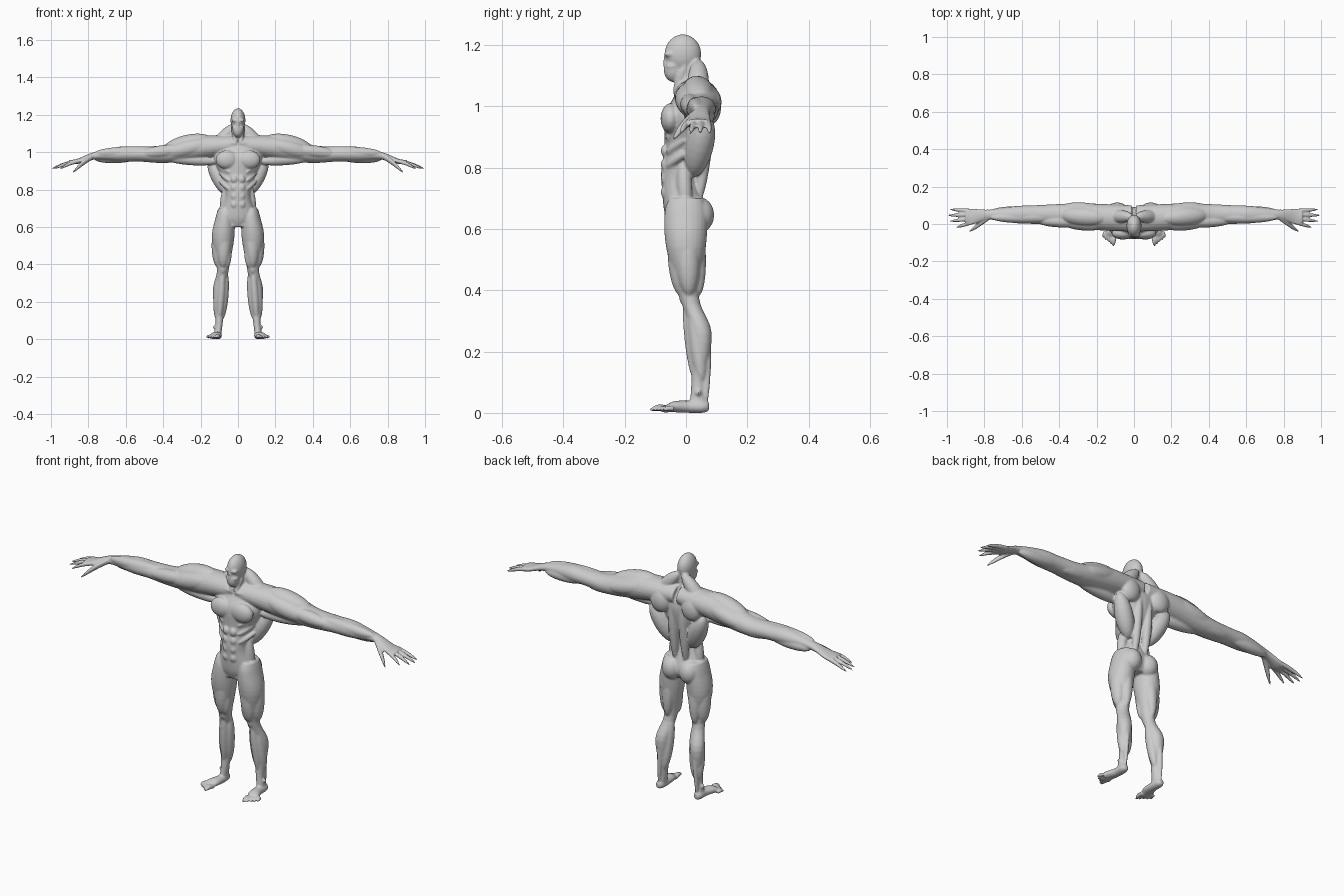
import bpy, bmesh, math
from mathutils import Matrix, Vector

default_cube = bpy.data.objects.get("Cube")
if default_cube:
    bpy.data.objects.remove(default_cube, do_unlink=True)

OUT, BACK, UP = Matrix.Identity(3)
INWARD, FRONT, DOWN = -OUT, -BACK, -UP
bm = bmesh.new()


def point(x, y, z):
    return Vector((x, y, z))


def mirrored(vector, side):
    return Vector((vector.x * side, vector.y, vector.z))


def between(rows, index, t):
    """Smooth curve through the rows, evaluated after the given row."""
    last = len(rows) - 1
    before, here = rows[max(index - 1, 0)], rows[index]
    there, after = rows[index + 1], rows[min(index + 2, last)]
    leave, arrive = (there - before) / 2, (after - here) / 2
    bend = t * t * (3 - 2 * t)
    return (here.lerp(there, bend) + leave * (t * (1 - t) ** 2)
            - arrive * (t * t * (1 - t)))


def loft(sections, u, v, sides=(1, -1), steps=5, segments=24):
    """Skin ellipses given as (centre, radius along u, radius along v)."""
    rows = [Vector((*centre, wide, deep)) for centre, wide, deep in sections]
    smooth = [between(rows, index, step / steps)
              for index in range(len(rows) - 1) for step in range(steps)]
    smooth.append(rows[-1])
    for side in sides:
        rings = []
        for x, y, z, wide, deep in smooth:
            ring = []
            for k in range(segments):
                angle = math.tau * k / segments
                offset = u * wide * math.cos(angle) + v * deep * math.sin(angle)
                ring.append(bm.verts.new(mirrored(point(x, y, z) + offset, side)))
            rings.append(ring)
        for low, high in zip(rings, rings[1:]):
            for k in range(segments):
                bm.faces.new((low[k - 1], low[k], high[k], high[k - 1]))
        bm.faces.new(rings[0])
        bm.faces.new(rings[-1])


def mass(centre, *radii):
    """Mirrored pair of ellipsoids."""
    for side in (1, -1):
        matrix = Matrix.Translation(mirrored(centre, side)) @ Matrix.Diagonal((*radii, 1))
        bmesh.ops.create_icosphere(bm, subdivisions=3, radius=1, matrix=matrix)


def muscle(start, end, direction, shift, thick):
    """Mirrored pair of spindles between two landmarks, shifted sideways."""
    for side in (1, -1):
        a = mirrored(start + direction * shift, side)
        b = mirrored(end + direction * shift, side)
        turn = (b - a).to_track_quat("Z", "Y").to_matrix().to_4x4()
        size = Matrix.Diagonal((thick, thick, (b - a).length / 2, 1))
        matrix = Matrix.Translation((a + b) / 2) @ turn @ size
        bmesh.ops.create_icosphere(bm, subdivisions=3, radius=1, matrix=matrix)


def digit(start, end, thick, u, v):
    """Tapered, slightly arched finger or toe."""
    count = 6
    sections = []
    for k in range(count + 1):
        t = k / count
        arch = UP * math.sin(math.pi * t) * thick / 2
        radius = thick * (1 - .8 * t ** 4)
        sections.append((start.lerp(end, t) + arch, radius, radius))
    loft(sections, u, v, steps=2, segments=12)


# Landmarks of the left half
nape = point(.01, .04, 1.12)
ear = point(.03, 0, 1.14)
collar = point(.01, -.04, 1.04)
shoulder_top = point(.14, .03, 1.05)
shoulder = point(.25, .04, 1.02)
armpit = point(.15, .04, .97)
upper_arm = point(.4, .05, .99)
elbow = point(.53, .05, .99)
forearm = point(.63, .05, .99)
wrist = point(.77, .05, .98)
palm = point(.86, .04, .95)
spine_top = point(.03, .08, 1)
breast = point(.06, -.05, .96)
waist = point(.05, -.01, .77)
tailbone = point(.03, .04, .68)
groin = point(.01, -.05, .6)
hip = point(.07, 0, .65)
thigh = point(.08, 0, .54)
knee = point(.08, .01, .38)
calf = point(.1, .05, .26)
ankle = point(.1, .04, .1)
heel = point(.11, .04, .02)

# Trunk and neck, from crotch to skull base
trunk = ((.6, 0, .04, .05), (.65, 0, .1, .07), (.75, -.02, .07, .06), (.8, -.02, .07, .06),
         (.87, 0, .09, .07), (.97, .01, .13, .08), (1.03, .02, .1, .06),
         (1.07, .01, .04, .04), (1.15, 0, .03, .04))
loft([(point(0, y, z), wide, deep) for z, y, wide, deep in trunk], OUT, BACK, sides=(1,))

# Head with a narrow mask-like face
mass(point(0, -.01, 1.17), .04, .06, .065)
mass(point(0, -.04, 1.12), .03, .033, .042)
mass(point(.015, -.055, 1.17), .02, .017, .01)
mass(point(.02, -.045, 1.13), .012, .02, .012)
mass(point(0, -.065, 1.14), .006, .01, .03)

# Chest, back and hips
mass(breast, .06, .033, .05)
mass(spine_top + OUT * .06, .055, .035, .06)
mass(tailbone + OUT * .02 + DOWN * .035, .05, .052, .06)
muscle(ear, collar, UP, 0, .012)
muscle(collar, shoulder, UP, .01, .016)
muscle(nape, armpit, UP, .03, .035)
muscle(armpit, waist, BACK, .03, .045)
muscle(spine_top, tailbone, BACK, 0, .022)
muscle(waist + UP * .06, hip, OUT, .01, .025)
muscle(hip + UP * .08, groin, OUT, .01, .02)
for row in range(4):
    height = UP * .045 * row
    mass(point(.02, -.07, .72) + height, .018, .012, .02)
    muscle(point(.045, -.065, .8) + height, point(.1, 0, .85) + height, UP, 0, .013)

# Arms
loft([(collar + BACK * .07, .07, .05), (shoulder, .07, .065), (upper_arm, .057, .048),
      (elbow, .05, .04), (forearm, .046, .04), (wrist, .027, .02),
      (palm, .042, .014), (palm + OUT * .04, .036, .009)], BACK, UP)
for direction, shift, thick in ((FRONT, .03, .045), (UP, .02, .053), (BACK, .035, .04)):
    muscle(shoulder_top, upper_arm, direction, shift, thick)
muscle(shoulder, elbow, FRONT, .03, .034)
muscle(shoulder, elbow, BACK + DOWN, .02, .038)
muscle(armpit + INWARD * .05, upper_arm, FRONT + DOWN, .02, .03)
muscle(upper_arm, wrist, FRONT + UP, .015, .031)
muscle(elbow, wrist, BACK + DOWN, .015, .029)

# Hands
for finger in range(4):
    spread = finger - 1.5
    reach = 1 - .012 * (spread - .5) ** 2
    digit(palm + BACK * .02 * spread, point(reach, .03 + .032 * spread, .91), .011, BACK, UP)
digit(wrist + FRONT * .01, point(.885, -.043, .89), .016, BACK, UP)

# Legs
loft([(hip + UP * .05, .035, .055), (hip, .05, .07), (thigh, .06, .065), (knee, .032, .032),
      (calf, .035, .034), (ankle, .02, .023), (heel, .02, .03)], OUT, BACK)
muscle(hip, knee, OUT, .025, .041)
muscle(hip, knee, FRONT, .025, .04)
muscle(thigh, knee, INWARD + FRONT, .02, .026)
muscle(hip, knee, BACK, .03, .03)
muscle(knee + UP * .03, knee + DOWN * .03, FRONT, .015, .018)
muscle(knee, ankle, OUT + BACK, .012, .029)
muscle(knee, ankle, INWARD + BACK, .012, .028)
muscle(knee, ankle, FRONT, .01, .02)
muscle(calf, heel, BACK, .025, .011)
mass(heel + UP * .045, .026, .012, .012)

# Feet
loft([(heel + BACK * .035, .012, .014), (heel + BACK * .015, .022, .02),
      (heel + FRONT * .03, .024, .02), (heel + point(.01, -.08, 0), .031, .018),
      (heel + point(.02, -.115, -.01), .026, .009)], OUT, UP)
for toe in range(5):
    start = point(.105 + .0125 * toe, -.06 + .005 * toe, .012)
    end = point(.11 + .014 * toe, -.12 + .011 * toe, .009)
    digit(start, end, .009 if toe else .012, OUT, UP)

# One continuous skin over all the masses
bmesh.ops.recalc_face_normals(bm, faces=bm.faces[:])
mesh = bpy.data.meshes.new("body")
bm.to_mesh(mesh)
bm.free()
body = bpy.data.objects.new("body", mesh)
bpy.context.collection.objects.link(body)

fuse = body.modifiers.new("fuse", "REMESH")
fuse.mode = "VOXEL"
fuse.voxel_size = .0045
fuse.use_smooth_shade = True
soften = body.modifiers.new("soften", "SMOOTH")
soften.iterations = 5

skin = bpy.data.materials.new("plain grey")
skin.use_nodes = True
grey = (.6, .6, .6, 1)
skin.diffuse_color = grey
skin.node_tree.nodes["Principled BSDF"].inputs["Base Color"].default_value = grey
mesh.materials.append(skin)
